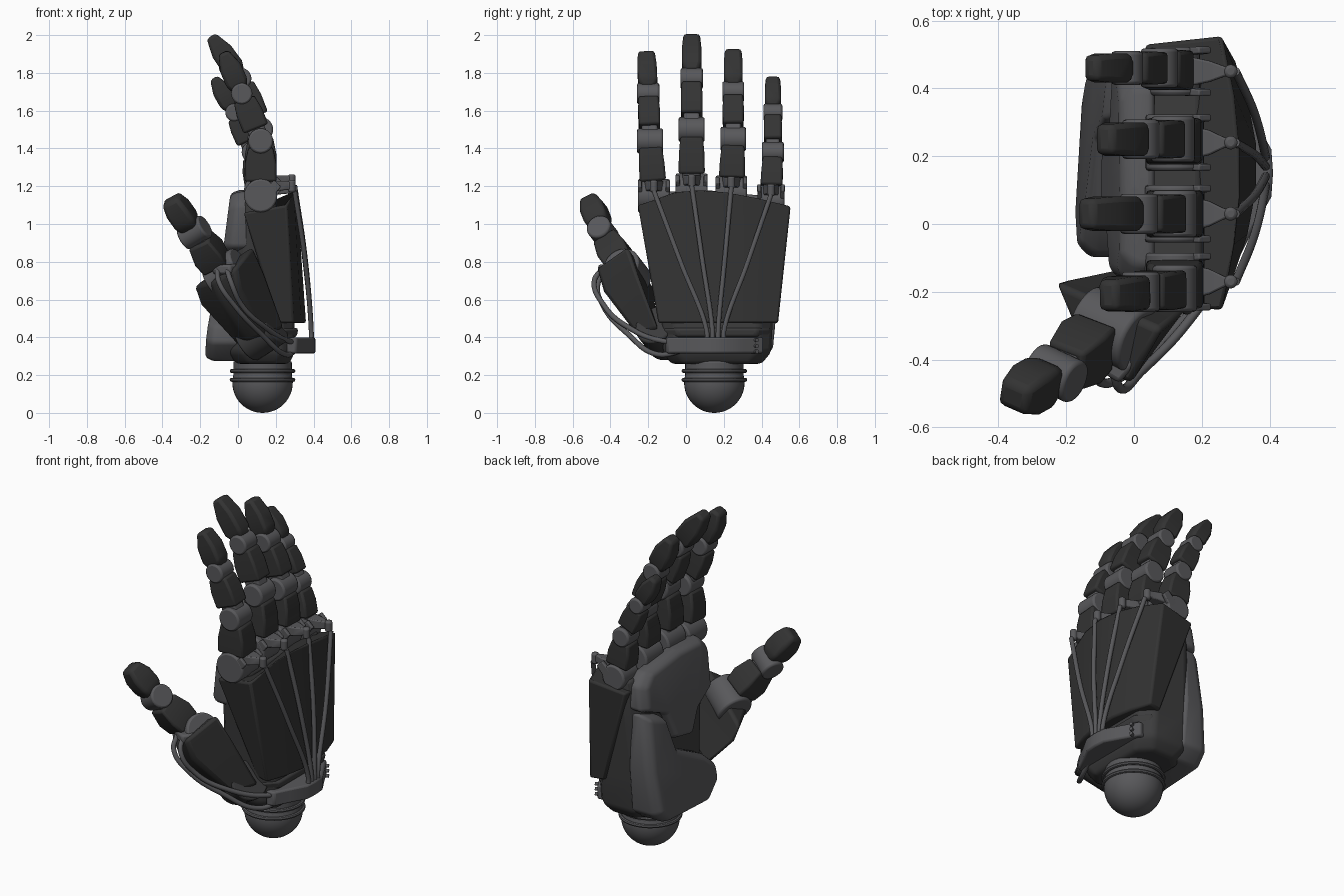
import bpy, bmesh, math
from mathutils import Vector as V

if "Cube" in bpy.data.objects:
    bpy.data.objects.remove(bpy.data.objects["Cube"])


def material(name, c):
    m = bpy.data.materials.new(name)
    m.diffuse_color = (*c, 1)
    m.use_nodes = True
    m.node_tree.nodes["Principled BSDF"].inputs["Base Color"].default_value = m.diffuse_color
    return m


DARK = material("dark plate", (0.033, 0.033, 0.033))
CORE = material("charcoal core", (0.045, 0.045, 0.046))
GREY = material("grey metal", (0.098, 0.098, 0.104))


def finish(ob, mat, bevel=0.0, seg=2, angle=40):
    ob.data.materials.clear()
    ob.data.materials.append(mat)
    bpy.ops.object.select_all(action='DESELECT')
    ob.select_set(True)
    bpy.context.view_layer.objects.active = ob
    if bevel:
        b = ob.modifiers.new("bevel", 'BEVEL')
        b.width, b.segments, b.limit_method = bevel, seg, 'ANGLE'
        b.angle_limit = math.radians(25)
    bpy.ops.object.shade_smooth_by_angle(angle=math.radians(angle))
    return ob


def loft(name, rings, mat, bevel=0.0, seg=2, angle=40):
    """Closed solid through a list of equal point rings."""
    bm = bmesh.new()
    vs = [[bm.verts.new(p) for p in r] for r in rings]
    n = len(vs[0])
    for a, b in zip(vs, vs[1:]):
        for i in range(n):
            bm.faces.new((a[i], a[(i + 1) % n], b[(i + 1) % n], b[i]))
    bm.faces.new(vs[0])
    bm.faces.new(vs[-1])
    bmesh.ops.recalc_face_normals(bm, faces=bm.faces)
    me = bpy.data.meshes.new(name)
    bm.to_mesh(me)
    bm.free()
    ob = bpy.data.objects.new(name, me)
    bpy.context.collection.objects.link(ob)
    return finish(ob, mat, bevel, seg, angle)


def link(name, a, b, side, sizes, mat, bevel=0.012):
    """Box along a-b; sizes = (fraction, width, depth) per ring."""
    a, b = V(a), V(b)
    d = (b - a).normalized()
    n = V(side).cross(d).normalized()
    s = d.cross(n)
    rings = []
    for f, w, h in sizes:
        c = a.lerp(b, f)
        rings.append([c + s * w / 2 * i + n * h / 2 * j for i, j in ((1, 1), (-1, 1), (-1, -1), (1, -1))])
    return loft(name, rings, mat, bevel)


def cyl(name, c, axis, r, length, mat=GREY, bevel=0.01):
    bpy.ops.mesh.primitive_cylinder_add(vertices=32, radius=r, depth=length, location=c)
    ob = bpy.context.object
    ob.name = name
    ob.rotation_euler = V(axis).to_track_quat('Z', 'Y').to_euler()
    return finish(ob, mat, bevel)


def tube(name, pts, r, mat=GREY):
    cu = bpy.data.curves.new(name, 'CURVE')
    cu.dimensions, cu.bevel_depth, cu.bevel_resolution, cu.use_fill_caps = '3D', r, 3, True
    sp = cu.splines.new('BEZIER')
    sp.bezier_points.add(len(pts) - 1)
    for bp, p in zip(sp.bezier_points, pts):
        bp.co = p
        bp.handle_left_type = bp.handle_right_type = 'AUTO'
    ob = bpy.data.objects.new(name, cu)
    bpy.context.collection.objects.link(ob)
    bpy.ops.object.select_all(action='DESELECT')
    ob.select_set(True)
    bpy.context.view_layer.objects.active = ob
    bpy.ops.object.convert(target='MESH')
    return finish(bpy.context.object, mat)


# wrist ball, neck and rings
bpy.ops.mesh.primitive_uv_sphere_add(segments=40, ring_count=24, radius=0.16, location=(0.13, 0.15, 0.16))
bpy.context.object.name = "wrist_ball"
finish(bpy.context.object, GREY)
cyl("wrist_neck", (0.13, 0.15, 0.23), (0, 0, 1), 0.155, 0.09)
for z in (0.175, 0.222):
    bpy.ops.mesh.primitive_torus_add(major_radius=0.163, minor_radius=0.011, major_segments=48,
                                     minor_segments=8, location=(0.13, 0.15, z))
    bpy.context.object.name = "wrist_ring"
    finish(bpy.context.object, GREY)


# palm core with chamfered corners
def rect(x0, x1, y0, y1, z, c=0.07):
    return [(x0, y0 + c, z), (x0 + c, y0, z), (x1 - c, y0, z), (x1, y0 + c, z),
            (x1, y1 - c, z), (x1 - c, y1, z), (x0 + c, y1, z), (x0, y1 - c, z)]


loft("palm_core", [rect(-0.01, 0.27, -0.08, 0.40, 0.26), rect(-0.05, 0.30, -0.12, 0.45, 0.32),
                   rect(-0.05, 0.30, -0.13, 0.46, 0.50), rect(-0.03, 0.25, -0.17, 0.49, 0.85),
                   rect(0.03, 0.2, -0.2, 0.5, 1.12, 0.03)], CORE, 0.02, 3)

# back plate wrapping around the sides of the hand
low = [(0.21, -0.12), (0.295, -0.15), (0.335, -0.03), (0.36, 0.10), (0.36, 0.24), (0.335, 0.37), (0.295, 0.49),
       (0.21, 0.47)]
top = [(0.03, -0.24, 1.06), (0.26, -0.255, 1.10), (0.295, -0.06, 1.175), (0.31, 0.08, 1.185), (0.31, 0.22, 1.17),
       (0.295, 0.38, 1.14), (0.26, 0.555, 1.095), (0.03, 0.53, 1.06)]
loft("back_plate", [[(x, y, 0.475) for x, y in low], top], DARK, 0.012, 2)


# palm pads with a sloping outer face: x = outer(y, z)
def pad(name, outline, outer, inner):
    cy = sum(p[0] for p in outline) / len(outline)
    cz = sum(p[1] for p in outline) / len(outline)
    small = [(cy + (y - cy) * 0.87, cz + (z - cz) * 0.91) for y, z in outline]
    loft(name, [[(inner, y, z) for y, z in outline], [(outer(y, z) + 0.04, y, z) for y, z in outline],
                [(outer(y, z), y, z) for y, z in small]], GREY, 0.018, 3, 60)


pad("finger_pad", [(0.47, 1.09), (0.40, 1.15), (0.10, 1.18), (-0.12, 1.17), (-0.18, 1.1), (-0.17, 0.88),
                   (-0.02, 0.80), (0.06, 0.67), (0.22, 0.70), (0.28, 0.87), (0.48, 0.95)],
    lambda y, z: -0.10 + (z - 0.7) * 0.13, 0.06)
pad("heel_pad", [(0.47, 0.93), (0.32, 0.88), (0.25, 0.66), (0.0, 0.54), (-0.09, 0.46), (-0.10, 0.37), (0.0, 0.275),
                 (0.38, 0.275), (0.46, 0.34), (0.485, 0.60)],
    lambda y, z: -0.165 + (z - 0.35) * 0.12 + (y - 0.1) * 0.06, 0.04)

# wrist cable band with raised clip
band = [(0.26, -0.11), (0.31, -0.10), (0.355, -0.01), (0.405, 0.08), (0.41, 0.15), (0.405, 0.22), (0.355, 0.31),
        (0.30, 0.41), (0.25, 0.40)]
loft("cable_band", [[(x, y, z) for x, y in band] for z in (0.315, 0.40)], GREY, 0.01)
for z in (0.325, 0.355, 0.385):
    cyl("band_stud", (0.325, 0.37, z), (1, 0.5, 0), 0.01, 0.03, GREY, 0)
loft("wrist_collar", [rect(0.02, 0.31, -0.11, 0.44, 0.40), rect(0.02, 0.32, -0.12, 0.45, 0.45)], CORE, 0.015)

# four fingers: knuckle, two hinges, tip, scale, and cable start
fingers = {
    "index": [(0.12, -0.17, 1.15), (0.12, -0.19, 1.44), (0.02, -0.20, 1.69), (-0.075, -0.21, 1.905), 1.0, 0.11],
    "middle": [(0.12, 0.03, 1.18), (0.12, 0.03, 1.50), (0.015, 0.03, 1.77), (-0.14, 0.03, 1.99), 1.0, 0.14],
    "ring": [(0.12, 0.24, 1.17), (0.115, 0.25, 1.45), (0.02, 0.25, 1.70), (-0.085, 0.25, 1.915), 0.98, 0.17],
    "pinky": [(0.12, 0.45, 1.13), (0.075, 0.46, 1.38), (-0.02, 0.46, 1.59), (-0.125, 0.46, 1.77), 0.84, 0.20],
}
Y = (0, 1, 0)
for n, (k, a, b, t, s, cy) in fingers.items():
    cyl(n + "_knuckle", k, Y, 0.088 * s, 0.17 * s)
    cyl(n + "_hinge", a, Y, 0.066 * s, 0.138 * s)
    cyl(n + "_tip_hinge", b, Y, 0.056 * s, 0.118 * s)
    # inner links and outer plates
    link(n + "_lower_link", k, a, Y, [(0, .1 * s, .12 * s), (1, .08 * s, .09 * s)], GREY)
    link(n + "_upper_link", a, b, Y, [(0, .09 * s, .1 * s), (1, .07 * s, .08 * s)], GREY)
    link(n + "_lower_plate", k, a, Y, [(.27, .14 * s, .17 * s), (.6, .135 * s, .165 * s), (.88, .12 * s, .13 * s)], DARK)
    link(n + "_upper_plate", a, b, Y, [(.26, .112 * s, .14 * s), (.6, .115 * s, .14 * s), (.88, .105 * s, .115 * s)], DARK)
    link(n + "_fingertip", b, t, Y, [(.1, .07 * s, .08 * s), (.28, .102 * s, .12 * s), (.65, .102 * s, .115 * s),
                                     (1.02, .088 * s, .055 * s)], DARK, 0.016)
    # tendon mount and cable
    m = V(k) + V((0.15, 0, 0.045))
    link(n + "_tendon_arm", V(k) + V((0.05, 0, 0.05)), m + V((0.03, 0, 0.01)), Y,
         [(0, .1 * s, .06), (.4, .075 * s, .05), (.75, .03, .045), (1, .03, .045)], GREY, 0.006)
    cyl(n + "_tendon_post", m + V((0.015, 0, 0.005)), (0, 0, 1), 0.02, 0.065)
    for e in (-1, 1):
        link(n + "_knuckle_fork", V(k) + V((0.03, e * .07 * s, 0)), V(k) + V((0.09, e * .075 * s, 0.065)), Y,
             [(0, .025, .06), (1, .02, .05)], GREY, 0.005)
    p, q = V((0.388, cy, 0.37)), m + V((0.03, 0, -0.02))
    g = V((0.388, cy, 0.43))
    tube(n + "_cable", [p, g, g.lerp(q, 0.5) + V((0.012, 0, 0)), q], 0.013)

# thumb base shell
loft("thumb_base_shell", [
    [(0.0, -0.12, 0.35), (0.05, -0.22, 0.38), (0.14, -0.26, 0.41), (0.25, -0.15, 0.45)],
    [(-0.20, -0.16, 0.57), (-0.10, -0.40, 0.60), (0.01, -0.44, 0.65), (0.145, -0.26, 0.74)],
    [(-0.235, -0.17, 0.67), (-0.13, -0.42, 0.70), (-0.01, -0.475, 0.77), (0.08, -0.31, 0.885)]], DARK, 0.02)
cyl("thumb_root", (0.12, -0.13, 0.42), (0.7, -0.35, 0.45), 0.11, 0.2, CORE)

# thumb joints, plates and tip
A = (0.75, -0.35, 0.45)
r, m, h, t = V((-0.06, -0.31, 0.74)), V((-0.115, -0.345, 0.79)), V((-0.23, -0.44, 0.955)), V((-0.355, -0.51, 1.13))
cyl("thumb_knuckle", r, A, 0.10, 0.19)
link("thumb_link", r, h, A, [(0, .12, .12), (1, .08, .09)], GREY)
link("thumb_plate", m, h, A, [(0, .14, .15), (.35, .155, .165), (.78, .12, .13)], DARK)
cyl("thumb_hinge", h, A, 0.066, 0.145)
link("thumb_tip", h, t, A, [(.12, .08, .08), (.32, .125, .13), (.7, .125, .13), (1.02, .1, .085)], DARK, 0.02)
link("thumb_tendon_mount", (-0.04, -0.36, 0.76), (-0.09, -0.44, 0.76), (0, 0, 1), [(0, .06, .14), (1, .05, .11)], GREY)

# thumb cables looping from the band
tube("thumb_cable_upper", [(0.32, 0.0, 0.38), (0.27, -0.12, 0.38), (0.15, -0.30, 0.45), (0.02, -0.435, 0.57),
                           (-0.04, -0.485, 0.70), (-0.06, -0.43, 0.77)], 0.014)
tube("thumb_cable_lower", [(0.31, 0.0, 0.335), (0.25, -0.15, 0.31), (0.12, -0.31, 0.42), (-0.02, -0.44, 0.57),
                           (-0.10, -0.465, 0.69), (-0.11, -0.41, 0.76)], 0.014)
for z in (0.38, 0.335):
    cyl("cable_socket", (0.29, -0.03, z), (0.3, -1, 0), 0.02, 0.06, GREY, 0.004)
